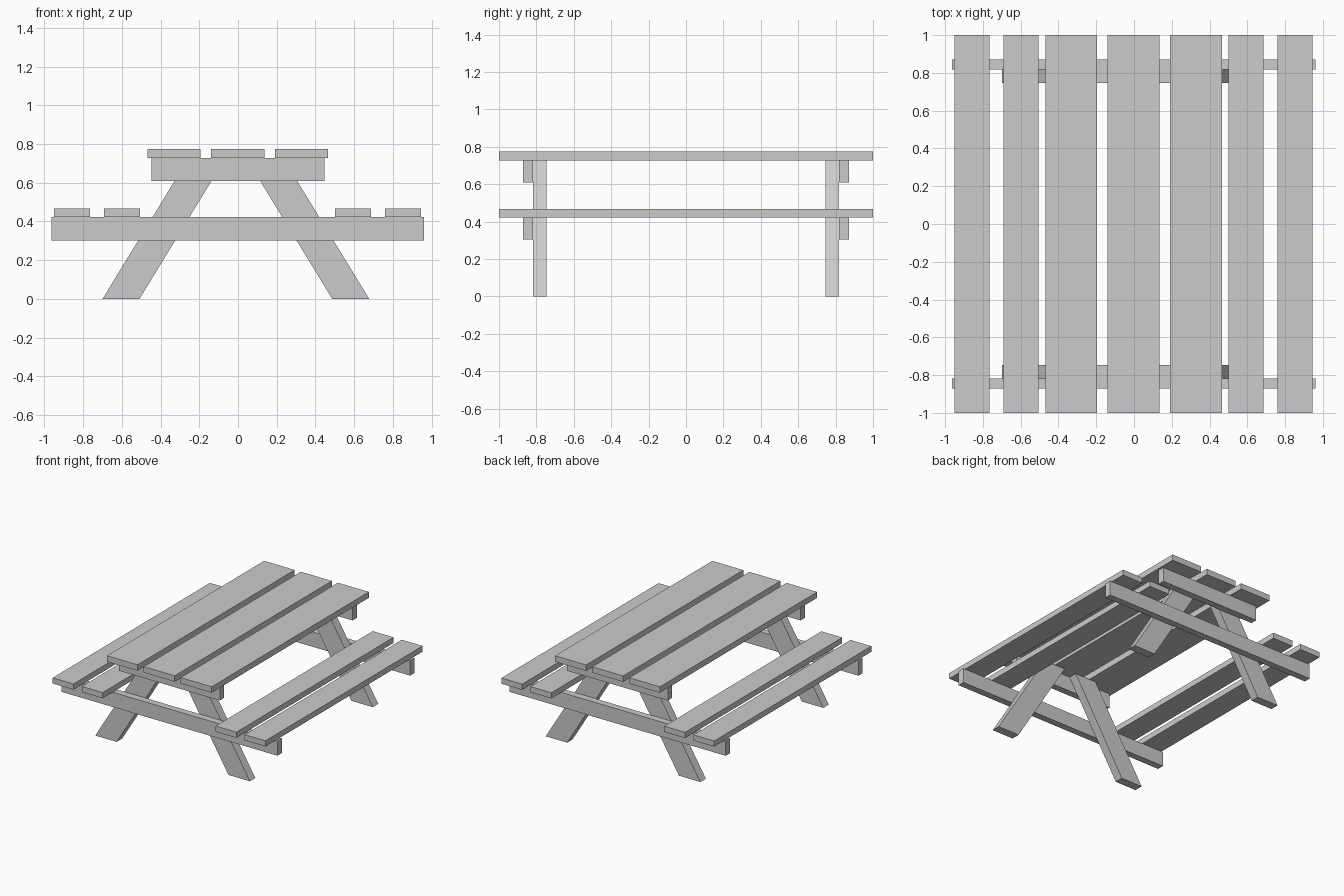
import bpy
import bmesh

cube = bpy.data.objects.get("Cube")
if cube:
    bpy.data.objects.remove(cube, do_unlink=True)

# Single flat grey
GREY = (0.6, 0.6, 0.6, 1.0)
mat = bpy.data.materials.new("plain_grey")
mat.use_nodes = True
mat.diffuse_color = GREY
mat.node_tree.nodes["Principled BSDF"].inputs["Base Color"].default_value = GREY


def board(name, profile, y0, y1):
    """Extrude an x-z outline from y0 to y1."""
    bm = bmesh.new()
    face = bm.faces.new([bm.verts.new((x, y0, z)) for x, z in profile])
    ext = bmesh.ops.extrude_face_region(bm, geom=[face])
    moved = [v for v in ext["geom"] if isinstance(v, bmesh.types.BMVert)]
    bmesh.ops.translate(bm, verts=moved, vec=(0, y1 - y0, 0))
    bmesh.ops.recalc_face_normals(bm, faces=bm.faces)
    mesh = bpy.data.meshes.new(name)
    bm.to_mesh(mesh)
    bm.free()
    mesh.materials.append(mat)
    obj = bpy.data.objects.new(name, mesh)
    bpy.context.collection.objects.link(obj)
    return obj


def rect(x0, x1, z0, z1):
    return [(x0, z0), (x1, z0), (x1, z1), (x0, z1)]


# Heights of the board layers
TOP, TOP_UNDER, TOP_RAIL = 0.775, 0.727, 0.61
SEAT, SEAT_UNDER, SEAT_RAIL = 0.468, 0.422, 0.303

# Table top planks
for side, x0, x1 in (("right", -0.468, -0.195), ("middle", -0.14, 0.136), ("left", 0.19, 0.466)):
    board(f"table_plank_{side}", rect(x0, x1, TOP_UNDER, TOP), -1, 1)

# Bench planks
for side, x0, x1 in (("right_outer", -0.951, -0.766), ("right_inner", -0.692, -0.506),
                     ("left_inner", 0.5, 0.686), ("left_outer", 0.76, 0.945)):
    board(f"bench_plank_{side}", rect(x0, x1, SEAT_UNDER, SEAT), -1, 1)

# End frames: two rails on the outside, two splayed legs behind them
LEAN = 0.611 * TOP_UNDER
for end, s in (("front", -1), ("back", 1)):
    board(f"{end}_table_rail", rect(-0.448, 0.448, TOP_RAIL, TOP_UNDER), s * 0.817, s * 0.872)
    board(f"{end}_bench_rail", rect(-0.964, 0.962, SEAT_RAIL, SEAT_UNDER), s * 0.817, s * 0.872)
    for side, foot, lean in (("right", -0.7, LEAN), ("left", 0.487, -LEAN)):
        outline = [(foot, 0), (foot + 0.191, 0),
                   (foot + 0.191 + lean, TOP_UNDER), (foot + lean, TOP_UNDER)]
        board(f"{end}_leg_{side}", outline, s * 0.747, s * 0.817)
